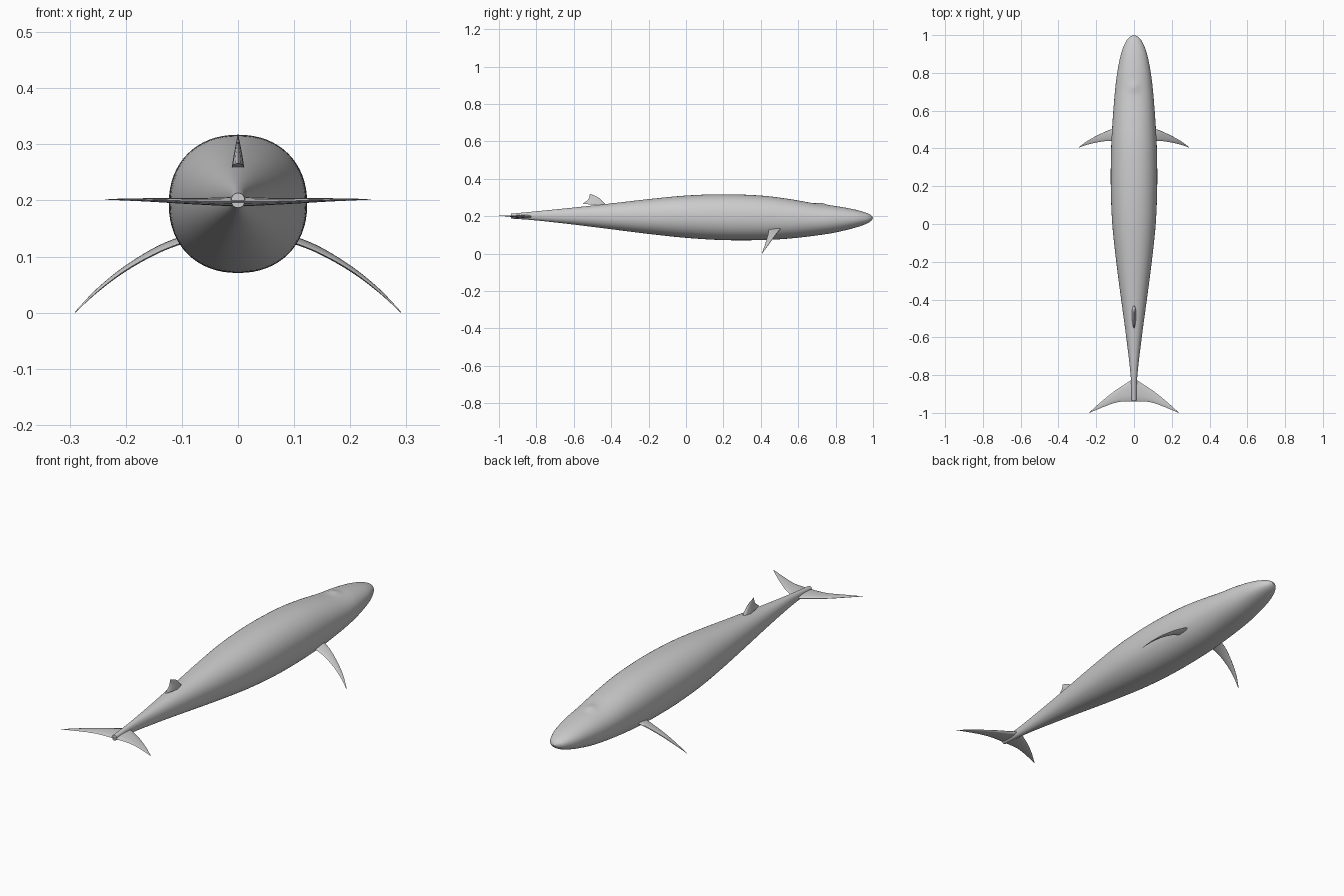
import bpy, math
from mathutils import Vector

if "Cube" in bpy.data.objects:
    bpy.data.objects.remove(bpy.data.objects["Cube"])


def spline(rows, steps):
    """Catmull-Rom resampling of a list of tuples."""
    out = []
    for i in range(len(rows) - 1):
        p = [Vector(rows[min(max(k, 0), len(rows) - 1)]) for k in range(i - 1, i + 3)]
        for s in range(steps):
            t = s / steps
            out.append(0.5 * (2 * p[1] + (p[2] - p[0]) * t
                              + (2 * p[0] - 5 * p[1] + 4 * p[2] - p[3]) * t * t
                              + (3 * p[1] - p[0] - 3 * p[2] + p[3]) * t ** 3))
    return out + [Vector(rows[-1])]


def loft(name, rings, mirror=False, angle=50):
    n = len(rings[0])
    verts = [v for r in rings for v in r]
    faces = [(i * n + j, i * n + (j + 1) % n, (i + 1) * n + (j + 1) % n, (i + 1) * n + j)
             for i in range(len(rings) - 1) for j in range(n)]
    faces += [tuple(reversed(range(n))), tuple(range(len(verts) - n, len(verts)))]
    me = bpy.data.meshes.new(name)
    me.from_pydata(verts, [], faces)
    ob = bpy.data.objects.new(name, me)
    bpy.context.collection.objects.link(ob)
    bpy.context.view_layer.objects.active = ob
    ob.select_set(True)
    bpy.ops.object.mode_set(mode='EDIT')
    bpy.ops.mesh.select_all(action='SELECT')
    bpy.ops.mesh.normals_make_consistent(inside=False)
    bpy.ops.object.mode_set(mode='OBJECT')
    bpy.ops.object.shade_smooth_by_angle(angle=math.radians(angle))
    ob.select_set(False)
    if mirror:
        ob.modifiers.new("Mirror", 'MIRROR').use_clip = False
    return ob


def fin(name, lead, trail, thick, normal, mirror=False):
    """Loft teardrop sections between a leading and a trailing edge."""
    lead, trail = spline(lead, 5), spline(trail, 5)
    half = spline([(t, 0) for t in thick], 5)
    up, rings = Vector(normal).normalized(), []
    for a, b, h in zip(lead, trail, half):
        ring = []
        for k in range(12):
            ang = 2 * math.pi * k / 12
            u = (0.5 - 0.5 * math.cos(ang)) ** 1.3
            ring.append(a.lerp(b, u) + up * h[0] * math.sin(ang))
        rings.append(ring)
    return loft(name, rings, mirror)


# Body: y, half width, top z, bottom z
stations = [(-0.935, 0.012, 0.213, 0.187), (-0.8, 0.018, 0.226, 0.177),
            (-0.6, 0.041, 0.246, 0.155), (-0.4, 0.068, 0.268, 0.130),
            (-0.2, 0.094, 0.291, 0.105), (0, 0.115, 0.310, 0.084),
            (0.2, 0.123, 0.317, 0.072), (0.4, 0.121, 0.310, 0.072),
            (0.55, 0.113, 0.292, 0.080), (0.7, 0.101, 0.266, 0.097),
            (0.8, 0.089, 0.254, 0.113), (0.9, 0.069, 0.236, 0.137),
            (0.96, 0.046, 0.219, 0.157), (0.988, 0.025, 0.206, 0.173),
            (1.0, 0.002, 0.191, 0.189)]
rings = []
for y, w, top, bot in spline(stations, 8):
    mid = (top + bot) / 2
    ring = []
    for k in range(64):
        a = 2 * math.pi * k / 64
        c, s = math.cos(a), math.sin(a)
        x = w * math.copysign(abs(c) ** 0.92, c)
        z = mid + (top - bot) / 2 * math.copysign(abs(s) ** 0.92, s)
        # Raised blowhole guard
        if s > 0:
            z += 0.008 * math.exp(-((y - 0.725) / 0.025) ** 2 - (x / 0.025) ** 2)
        ring.append((x, y, z))
    rings.append(ring)
loft("body", rings)

# Pectoral fins, drooping outward
fin("pectoral_fins",
    [(0.085, 0.512, 0.138), (0.14, 0.494, 0.117), (0.20, 0.466, 0.081),
     (0.25, 0.438, 0.042), (0.29, 0.408, 0.002)],
    [(0.085, 0.440, 0.130), (0.14, 0.440, 0.109), (0.20, 0.431, 0.076),
     (0.25, 0.419, 0.038), (0.29, 0.405, 0.0)],
    (0.006, 0.005, 0.004, 0.0025, 0.0005), (0.55, 0, 0.83), True)

# Tail flukes
fin("tail_flukes",
    [(0, -0.815, 0.198), (0.04, -0.843, 0.198), (0.10, -0.882, 0.199),
     (0.17, -0.938, 0.201), (0.237, -0.998, 0.202)],
    [(0, -0.940, 0.198), (0.04, -0.939, 0.198), (0.09, -0.944, 0.199),
     (0.15, -0.964, 0.201), (0.237, -1.0, 0.202)],
    (0.009, 0.007, 0.005, 0.003, 0.0005), (0, 0, 1), True)

# Dorsal fin, swept back
fin("dorsal_fin",
    [(0, -0.425, 0.255), (0, -0.444, 0.277), (0, -0.472, 0.302), (0, -0.511, 0.318)],
    [(0, -0.552, 0.266), (0, -0.532, 0.281), (0, -0.519, 0.296), (0, -0.514, 0.318)],
    (0.011, 0.008, 0.004, 0.0005), (1, 0, 0))
